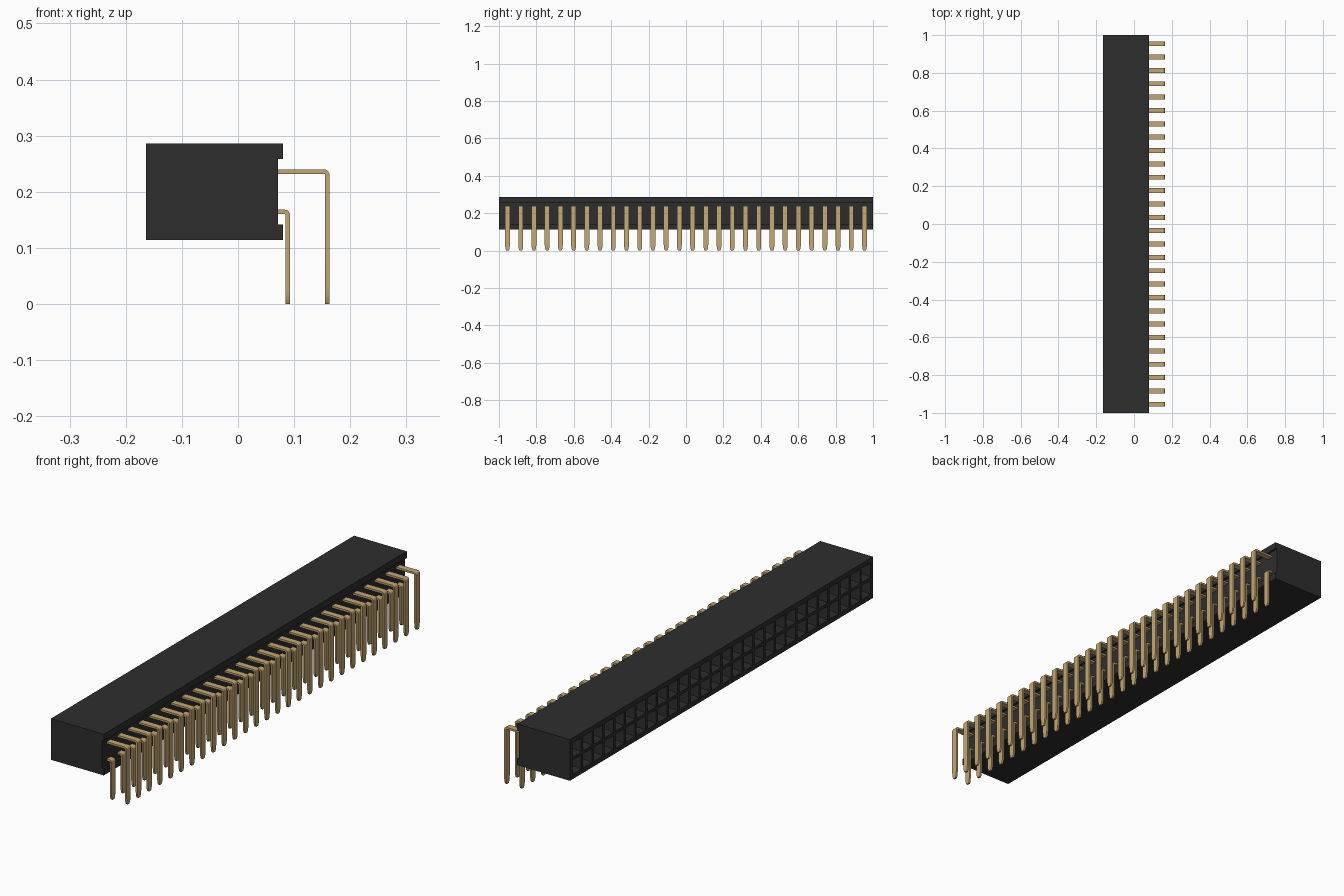
import bpy, bmesh, math
from mathutils import Vector

if "Cube" in bpy.data.objects:
    bpy.data.objects.remove(bpy.data.objects["Cube"])

COUNT, PITCH = 28, 0.0707
ROWS = (0.164, 0.236)            # pin row heights
Y0 = -PITCH * (COUNT - 1) / 2


def material(name, rgb):
    m = bpy.data.materials.new(name)
    m.use_nodes = True
    m.diffuse_color = (*rgb, 1)
    m.node_tree.nodes["Principled BSDF"].inputs["Base Color"].default_value = (*rgb, 1)
    return m


def finish(bm, name, mat):
    me = bpy.data.meshes.new(name)
    bm.to_mesh(me)
    bm.free()
    me.materials.append(mat)
    ob = bpy.data.objects.new(name, me)
    bpy.context.collection.objects.link(ob)
    return ob


black = material("black plastic", (0.027, 0.027, 0.027))
gold = material("gold metal", (0.55, 0.39, 0.17))

# Housing: side profile with a channel along the pin side, extruded lengthwise
profile = [(-0.164, 0.114), (0.08, 0.114), (0.08, 0.142), (0.071, 0.142),
           (0.071, 0.258), (0.08, 0.258), (0.08, 0.286), (-0.164, 0.286)]
bm = bmesh.new()
cap = bm.faces.new([bm.verts.new((x, -1, z)) for x, z in profile])
ext = bmesh.ops.extrude_face_region(bm, geom=[cap])
bmesh.ops.translate(bm, vec=(0, 2, 0),
                    verts=[v for v in ext["geom"] if isinstance(v, bmesh.types.BMVert)])
bmesh.ops.recalc_face_normals(bm, faces=bm.faces[:])


# Split the mating face into one cell per socket
def mating_faces():
    return [f for f in bm.faces if all(abs(v.co.x + 0.164) < 1e-5 for v in f.verts)]


def cut(co, normal):
    faces = mating_faces()
    edges = {e for f in faces for e in f.edges}
    verts = {v for f in faces for v in f.verts}
    bmesh.ops.bisect_plane(bm, geom=faces + list(edges) + list(verts),
                           plane_co=co, plane_no=normal, dist=1e-6)


for z in (0.128, 0.2, 0.272):
    cut((0, 0, z), (0, 0, 1))
for i in range(COUNT + 1):
    cut((0, Y0 + (i - 0.5) * PITCH, 0), (0, 1, 0))

# Sockets: square opening, sloped lead-in, deep hole
half = COUNT * PITCH / 2
cells = [f for f in mating_faces()
         if abs(f.calc_center_median().y) < half
         and 0.128 < f.calc_center_median().z < 0.272]
bmesh.ops.inset_individual(bm, faces=cells, thickness=0.009, depth=0)
bmesh.ops.inset_individual(bm, faces=cells, thickness=0.012, depth=-0.014)
holes = bmesh.ops.extrude_discrete_faces(bm, faces=cells)["faces"]
bmesh.ops.translate(bm, vec=(0.11, 0, 0), verts=[v for f in holes for v in f.verts])
finish(bm, "socket_housing", black)


# Right-angle pins: flat strip swept along a bent path with a tapered tip
def pin_row(name, z, x, t=0.004, w=0.013, r=0.006):
    stations = [(Vector((0.05, 0, z)), Vector((0, 0, 1)), w)]
    for k in range(6):
        a = math.radians(90 - 18 * k)
        n = Vector((math.cos(a), 0, math.sin(a)))
        stations.append((Vector((x - r, 0, z - r)) + n * r, n, w))
    for tip_z, tip_w in ((0.03, w), (0.015, 0.0115), (0.005, 0.009), (0, 0.006)):
        stations.append((Vector((x, 0, tip_z)), Vector((1, 0, 0)), tip_w))
    bm = bmesh.new()
    for i in range(COUNT):
        rings = []
        for c, n, hw in stations:
            c = c + Vector((0, Y0 + i * PITCH, 0))
            side = Vector((0, hw, 0))
            rings.append([bm.verts.new(p) for p in
                          (c + n * t + side, c + n * t - side,
                           c - n * t - side, c - n * t + side)])
        for a, b in zip(rings, rings[1:]):
            for k in range(4):
                bm.faces.new((a[k], a[k - 1], b[k - 1], b[k]))
        bm.faces.new(rings[0])
        bm.faces.new(rings[-1])
    bmesh.ops.recalc_face_normals(bm, faces=bm.faces[:])
    ob = finish(bm, name, gold)
    bpy.ops.object.select_all(action='DESELECT')
    ob.select_set(True)
    bpy.context.view_layer.objects.active = ob
    bpy.ops.object.shade_smooth_by_angle(angle=math.radians(25))


pin_row("lower_pins", ROWS[0], 0.089)
pin_row("upper_pins", ROWS[1], 0.159)
